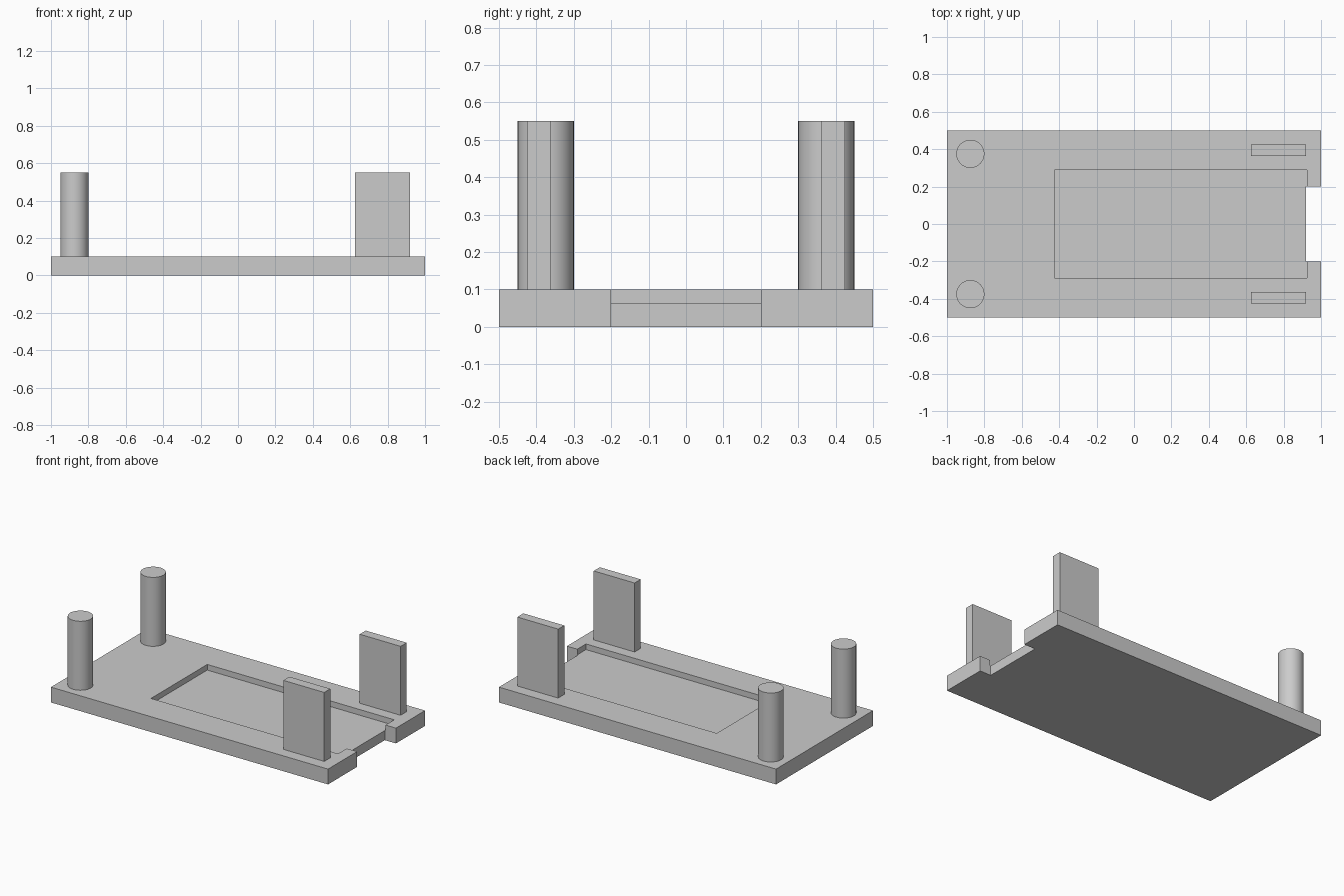
import bpy

cube = bpy.data.objects.get("Cube")
if cube:
    bpy.data.objects.remove(cube, do_unlink=True)

# Single plain grey
grey = bpy.data.materials.new("plain_grey")
grey.use_nodes = True
colour = (0.6, 0.6, 0.6, 1)
grey.diffuse_color = colour
grey.node_tree.nodes["Principled BSDF"].inputs["Base Color"].default_value = colour


def box(name, low, high):
    """Axis-aligned box between two corners."""
    centre = [(a + b) / 2 for a, b in zip(low, high)]
    size = [b - a for a, b in zip(low, high)]
    bpy.ops.mesh.primitive_cube_add(size=1, location=centre)
    ob = bpy.context.object
    ob.name = name
    ob.scale = size
    bpy.ops.object.transform_apply(location=False, rotation=False, scale=True)
    ob.data.materials.append(grey)
    return ob


def cut(target, cutter):
    """Subtract the cutter from the target, then discard it."""
    cutter.hide_render = True
    mod = target.modifiers.new("cut", "BOOLEAN")
    mod.operation = "DIFFERENCE"
    mod.solver = "EXACT"
    mod.object = cutter
    bpy.context.view_layer.objects.active = target
    bpy.ops.object.modifier_apply(modifier=mod.name)
    bpy.data.objects.remove(cutter, do_unlink=True)


TOP = 0.1
HEIGHT = 0.55

# Base plate with a shallow tray and an open notch at one end
base = box("base_plate", (-1, -0.5, 0), (1, 0.5, TOP))
cut(base, box("tray_cutter", (-0.425, -0.29, 0.063), (0.925, 0.29, 0.2)))
cut(base, box("notch_cutter", (0.92, -0.2, -0.1), (1.1, 0.2, 0.2)))

for side, label in ((-1, "front"), (1, "back")):
    # Round posts
    bpy.ops.mesh.primitive_cylinder_add(
        vertices=48, radius=0.075, depth=HEIGHT - TOP,
        location=(-0.875, side * 0.375, (HEIGHT + TOP) / 2))
    post = bpy.context.object
    post.name = label + "_post"
    post.data.materials.append(grey)
    bpy.ops.object.shade_smooth_by_angle()

    # Flat upright tabs
    y_low, y_high = sorted((side * 0.3625, side * 0.425))
    box(label + "_tab", (0.625, y_low, TOP), (0.92, y_high, HEIGHT))
